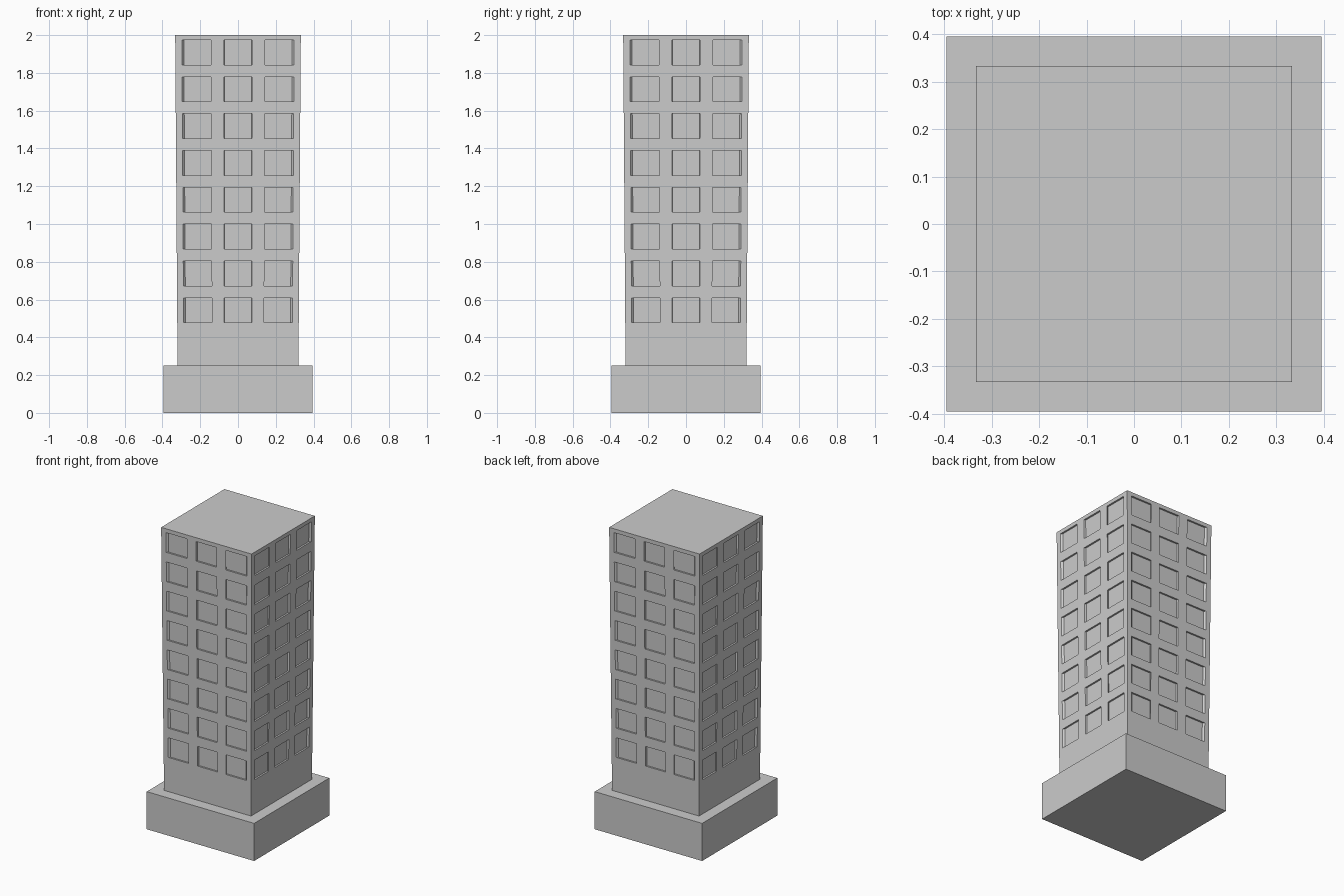
import bpy, bmesh
from mathutils import Matrix, Vector
from math import pi

if "Cube" in bpy.data.objects:
    bpy.data.objects.remove(bpy.data.objects["Cube"])

grey = bpy.data.materials.new("light_grey")
grey.diffuse_color = (0.6, 0.6, 0.6, 1)
grey.use_nodes = True
grey.node_tree.nodes["Principled BSDF"].inputs["Base Color"].default_value = grey.diffuse_color

BASE_TOP, TOP = 0.25, 2.0


def finish(bm, name):
    bmesh.ops.recalc_face_normals(bm, faces=bm.faces[:])
    me = bpy.data.meshes.new(name)
    bm.to_mesh(me)
    bm.free()
    me.materials.append(grey)
    ob = bpy.data.objects.new(name, me)
    bpy.context.collection.objects.link(ob)
    return ob


# Plinth
bm = bmesh.new()
bmesh.ops.create_cube(bm, size=1, matrix=Matrix.Translation((0, 0, BASE_TOP / 2))
                      @ Matrix.Diagonal((0.79, 0.79, BASE_TOP, 1)))
finish(bm, "plinth")


# Tower that widens slightly towards the roof
def half_width(z):
    return 0.32 + 0.0125 * (z - BASE_TOP) / (TOP - BASE_TOP)


cols = [-1, -0.895, -0.43, -0.227, 0.227, 0.43, 0.895, 1]
rows = [BASE_TOP]
for i in range(8):
    z = 0.478 + i * 0.195
    rows += [z, z + 0.131]
rows.append(TOP)

bm = bmesh.new()
windows = []
for side in range(4):
    turn = Matrix.Rotation(side * pi / 2, 3, 'Z')
    grid = [[bm.verts.new(turn @ Vector((u * half_width(z), -half_width(z), z)))
             for u in cols] for z in rows]
    for r in range(len(rows) - 1):
        for c in range(len(cols) - 1):
            f = bm.faces.new((grid[r][c], grid[r][c + 1],
                              grid[r + 1][c + 1], grid[r + 1][c]))
            if r % 2 and c % 2:
                windows.append(f)

# Window recesses, pushed in towards the tower's axis
for f in bmesh.ops.extrude_discrete_faces(bm, faces=windows)["faces"]:
    for v in f.verts:
        v.co.x *= 0.965
        v.co.y *= 0.965

# Roof and underside
bmesh.ops.remove_doubles(bm, verts=bm.verts[:], dist=1e-4)
for z in (BASE_TOP, TOP):
    edges = [e for e in bm.edges if e.is_boundary
             and all(abs(v.co.z - z) < 1e-4 for v in e.verts)]
    bmesh.ops.contextual_create(bm, geom=edges)
finish(bm, "tower")
